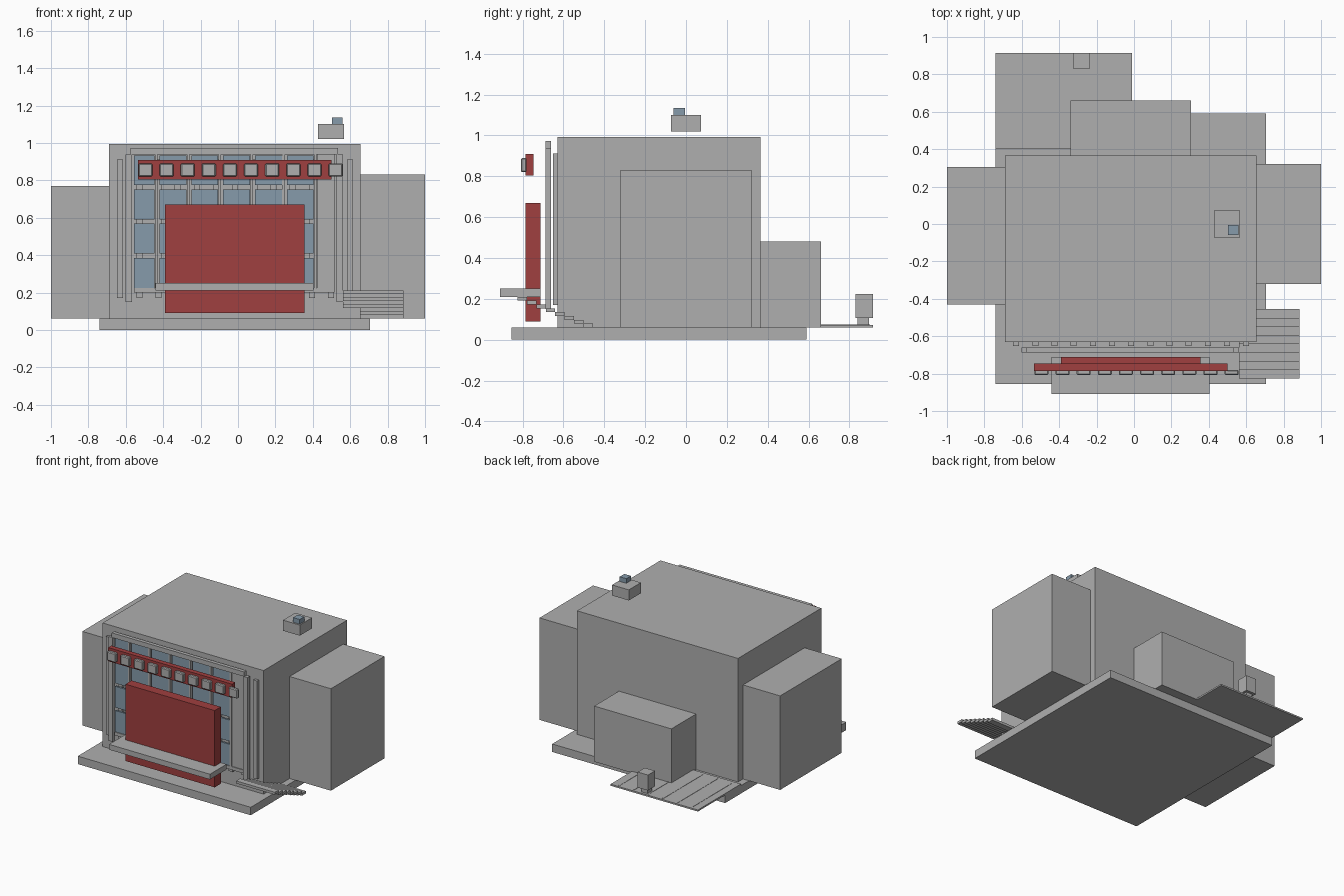
import bpy

default_cube = bpy.data.objects.get("Cube")
if default_cube:
    bpy.data.objects.remove(default_cube, do_unlink=True)


def make_material(name, red, green, blue):
    material = bpy.data.materials.new(name)
    material.use_nodes = True
    colour = (red, green, blue, 1)
    material.diffuse_color = colour
    for node in material.node_tree.nodes:
        if node.type == 'BSDF_PRINCIPLED':
            node.inputs["Base Color"].default_value = colour
    return material


concrete = make_material("concrete_grey", .43, .43, .43)
sign_red = make_material("sign_red", .35, .05, .05)
glass = make_material("glass_blue", .24, .33, .41)


def box(name, across, depth, height, material=concrete):
    """Box between (low, high) limits along x, y and z."""
    bpy.ops.mesh.primitive_cube_add(size=1)
    part = bpy.context.object
    part.name = name
    limits = (across, depth, height)
    for vertex in part.data.vertices:
        vertex.co = [low if side < 0 else high
                     for side, (low, high) in zip(vertex.co, limits)]
    part.data.materials.append(material)
    return part


def span(middle, width):
    """Limits of a given width around a middle."""
    return middle - width / 2, middle + width / 2


# Shared building lines
ground = .06
hall_left, hall_right = -.69, .655
hall_front, hall_back = -.63, .365

# Building masses
box("base_slab", (-.74, .705), (-.855, .59), (0, ground))
box("main_hall", (hall_left, hall_right), (hall_front, hall_back), (ground, .993))
box("right_wing", (hall_right, 1), span(0, .64), (ground, .83))
box("left_wing", (-1, hall_left), (-.43, .305), (ground, .77))
box("rear_block", (-.34, .305), (hall_back, .66), (ground, .48))

# Rear parking deck with thin bay lines and a kiosk
deck_left, deck_right, deck_back = -.74, -.01, .915
deck_top = ground + .012
line_top = deck_top + .002
box("parking_deck", (deck_left, deck_right), (.4, deck_back), (ground, deck_top))
bay_count = 6
bay_width = (deck_right - deck_left) / bay_count
for bay in range(bay_count):
    middle = deck_left + bay_width * (bay + .5)
    box(f"bay_line_{bay}", span(middle, .01), (.42, .9), (deck_top, line_top))
kiosk_middle, kiosk_base = -.28, .107
box("kiosk_foot", span(kiosk_middle, .05), (.84, .895), (deck_top, kiosk_base))
box("kiosk", span(kiosk_middle, .085), (.83, deck_back), (kiosk_base, .224))

# Rooftop unit with a glazed cap
unit_top = 1.1
box("roof_unit", span(.497, .14), span(0, .145), (1.02, unit_top))
box("roof_unit_cap", span(.53, .055), (-.06, -.005), (unit_top, 1.135), glass)

# Row of facade pilasters
pilaster_count = 13
first_pilaster, last_pilaster = -.63, .6
pilaster_gap = (last_pilaster - first_pilaster) / (pilaster_count - 1)
for number in range(pilaster_count):
    middle = first_pilaster + number * pilaster_gap
    box(f"pilaster_{number}", span(middle, .032), (hall_front - .022, hall_front), (.17, .912))

# Portal frame
frame_depth = (-.688, -.66)
frame_front, frame_back = frame_depth
frame_middle, post_top = -.02, .937
box("frame_top", span(frame_middle, 1.107), frame_depth, (post_top, .972))
for side, direction in (("left", -1), ("right", 1)):
    middle = frame_middle + direction * .563
    box(f"frame_{side}_post", span(middle, .035), frame_depth, (.15, post_top))

# Window grid: glazed columns with mullions, then a blank end column
grid_left, column_width, column_count = -.607, .17, 6
row_bottom, row_gap, row_count = .225, .183, 4
pane_depth = (frame_back - .014, frame_back)
mullion_depth = (frame_back - .02, frame_back)
window_left = -.555
for column in range(column_count):
    right = grid_left + (column + 1) * column_width
    left = max(window_left, right - column_width + .018)
    box(f"mullion_{column}", span(right, .014), mullion_depth, (.2, post_top))
    for row in range(row_count):
        bottom = row_bottom + row * row_gap
        box(f"pane_{column}_{row}", (left, right - .009), pane_depth,
            (bottom, bottom + .16), glass)
blank_right = .517
box("blank_panel", (right + .01, blank_right), pane_depth, (row_bottom, post_top))
box("window_sill", (window_left, blank_right), mullion_depth, (.2, row_bottom))

# Entrance screen, canopy and sign beam
screen_front, screen_back = -.785, -.712
box("entrance_screen", (-.39, .355), (screen_front, screen_back), (.09, .67), sign_red)
box("canopy", (-.44, .403), (-.91, screen_back), (.21, .25))
box("sign_beam", (-.535, .5), (screen_front, -.747), (.805, .908), sign_red)

# Row of chamfered blocks along the sign beam
block_count = 10
first_block, block_gap = -.495, .113
for number in range(block_count):
    middle = first_block + number * block_gap
    block = box(f"sign_block_{number}", span(middle, .075),
                (screen_front - .023, screen_front + .005), (.82, .89))
    chamfer = block.modifiers.new("chamfer", 'BEVEL')
    chamfer.width = .006
    chamfer.segments = 1

# Side stairs rising toward the front
step_count = 8
stairs_front, stairs_back, stairs_top = -.825, -.455, .21
tread = (stairs_back - stairs_front) / step_count
riser = (stairs_top - ground) / step_count
for step in range(step_count):
    back = stairs_back - step * tread
    bottom = ground + step * riser
    box(f"stair_{step}", (.562, .885), (back - tread, back), (bottom, bottom + riser))
